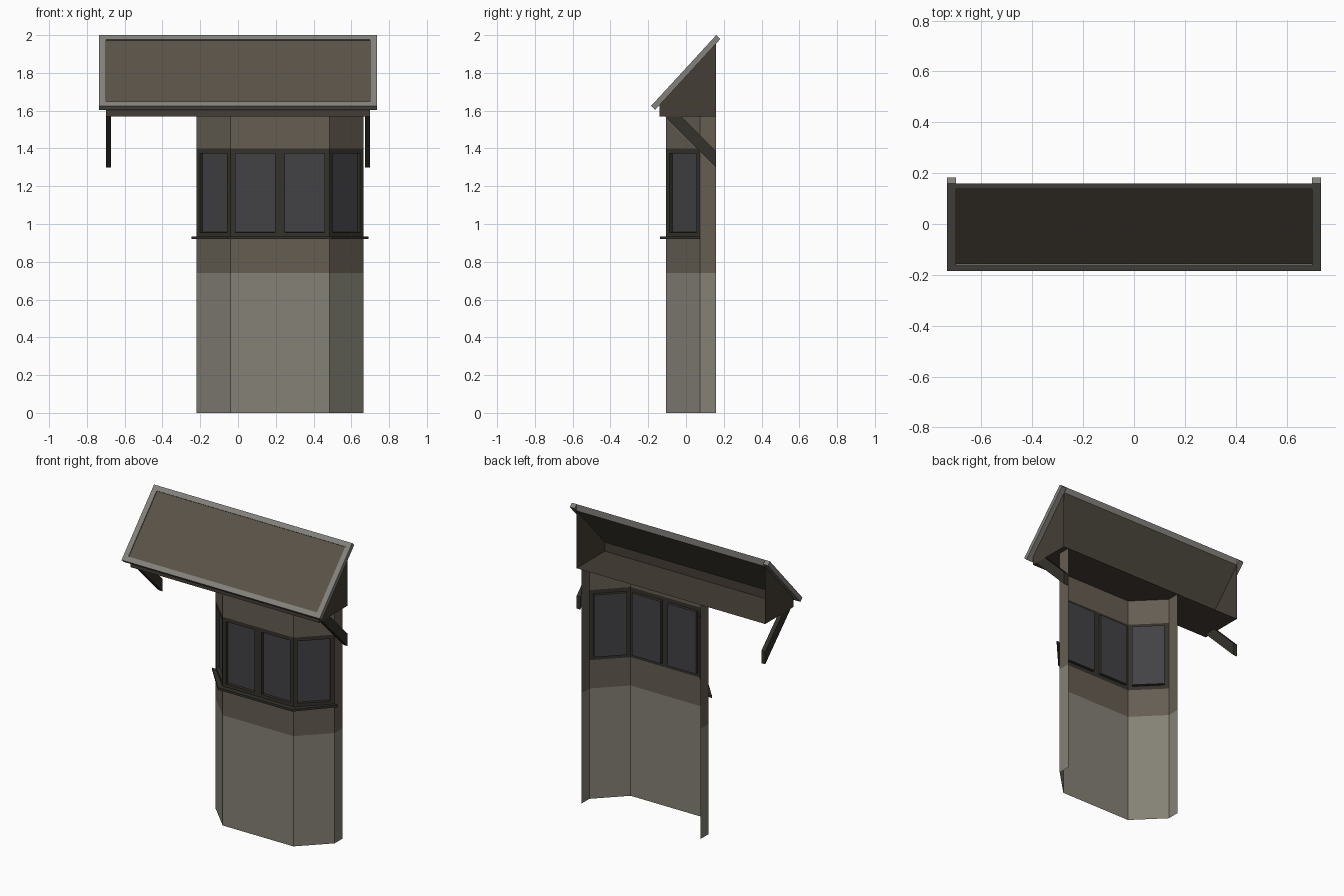
import bpy, bmesh
from mathutils import Vector

if "Cube" in bpy.data.objects:
    bpy.data.objects.remove(bpy.data.objects["Cube"])


def material(name, rgb):
    m = bpy.data.materials.new(name)
    m.diffuse_color = (*rgb, 1)
    m.use_nodes = True
    m.node_tree.nodes["Principled BSDF"].inputs["Base Color"].default_value = m.diffuse_color
    return m


PLASTER = material("plaster", (0.23, 0.22, 0.18))
STAINED = material("stained_plaster", (0.13, 0.11, 0.085))
DARK = material("dark_wood", (0.035, 0.032, 0.025))
BEAM = material("beam_wood", (0.06, 0.048, 0.037))
ROOF = material("roof_cloth", (0.10, 0.085, 0.065))
RIM = material("roof_rim", (0.23, 0.22, 0.20))
GLASS = material("glass", (0.055, 0.055, 0.06))


def mesh(name, verts, faces, mat):
    me = bpy.data.meshes.new(name)
    me.from_pydata(verts, [], faces)
    me.materials.append(mat)
    ob = bpy.data.objects.new(name, me)
    bpy.context.collection.objects.link(ob)
    return ob


def prism(name, profile, x0, x1, mat):
    """Extrude a (y, z) profile along x."""
    n = len(profile)
    verts = [(x, y, z) for x in (x0, x1) for y, z in profile]
    faces = [tuple(range(n))[::-1], tuple(range(n, 2 * n))]
    faces += [(i, (i + 1) % n, n + (i + 1) % n, n + i) for i in range(n)]
    ob = mesh(name, verts, faces, mat)
    bm = bmesh.new()
    bm.from_mesh(ob.data)
    bmesh.ops.recalc_face_normals(bm, faces=bm.faces)
    bm.to_mesh(ob.data)
    bm.free()
    return ob


def band(name, path, z0, z1, mat):
    """Open vertical wall following a plan path."""
    n = len(path)
    verts = [(x, y, z) for z in (z0, z1) for x, y in path]
    return mesh(name, verts, [(i, i + 1, n + i + 1, n + i) for i in range(n - 1)], mat)


# Bay plan, open at the back
plan = [(-0.22, 0.16), (-0.22, 0.075), (-0.04, -0.105),
        (0.485, -0.105), (0.665, 0.075), (0.665, 0.16)]
facets = plan[1:5]
band("lower_wall", plan, 0, 0.74, PLASTER)
band("stained_wall", plan, 0.74, 0.93, STAINED)
band("upper_wall", plan, 1.40, 1.57, STAINED)
band("left_return", plan[:2], 0.93, 1.40, STAINED)
band("right_return", plan[4:], 0.93, 1.40, STAINED)

# Windows: frame quads with inset, recessed panes
mid = (0.2225, -0.105)
win = band("windows", facets[:2] + [mid] + facets[2:], 0.93, 1.40, DARK)
win.data.materials.append(GLASS)
bm = bmesh.new()
bm.from_mesh(win.data)
bm.normal_update()
panes = bm.faces[:]
bmesh.ops.inset_individual(bm, faces=panes, thickness=0.026, use_even_offset=True)
bmesh.ops.inset_individual(bm, faces=panes, thickness=0.0005, depth=-0.02)
for f in panes:
    f.material_index = 1
bm.to_mesh(win.data)
bm.free()

# Sill around the three window sides
outer = [(-0.245, 0.075), (-0.053, -0.138), (0.498, -0.138), (0.69, 0.075)]
loop = outer + facets[::-1]
verts = [(x, y, z) for z in (0.92, 0.935) for x, y in loop]
faces = []
for i in range(3):
    quad = (i, i + 1, 6 - i, 7 - i)
    faces += [quad[::-1], tuple(k + 8 for k in quad), (i, i + 1, i + 9, i + 8)]
faces += [(7, 0, 8, 15), (3, 4, 12, 11)]
mesh("window_sill", verts, faces, DARK)

# Roof slope: positions along the slope and depth below its top surface
low, high = Vector((-0.185, 1.625)), Vector((0.16, 2.0))
along = (high - low).normalized()
down = Vector((along.y, -along.x))
length = (high - low).length


def slope(s, d):
    return tuple(low + along * s + down * d)


def cut(d):
    """Slope point at depth d on the vertical plane y = 0.16."""
    return slope((0.16 - low.x - down.x * d) / along.x, d)


T = 0.03
for name, a, b in (("left_rake", -0.735, -0.70), ("right_rake", 0.70, 0.735)):
    prism(name, [slope(0, 0), slope(0, T), slope(length, T), slope(length, 0)], a, b, RIM)
prism("eave_rim", [slope(0, 0), slope(0, T), slope(0.033, T), slope(0.033, 0)], -0.70, 0.70, RIM)
prism("top_rim", [slope(length - 0.033, 0), slope(length - 0.033, T), cut(T), cut(0)],
      -0.70, 0.70, RIM)
prism("roof_panel", [slope(0.033, 0.006), slope(0.033, T), slope(length - 0.033, T),
                     slope(length - 0.033, 0.006)], -0.70, 0.70, ROOF)

# Gable ends, soffit and front fascia, open at the back
side = [(-0.14, 1.57), (0.16, 1.57), cut(T), (-0.14, 1.63)]
verts = [(x, y, z) for x in (-0.70, 0.70) for y, z in side]
mesh("gable_box", verts, [(3, 2, 1, 0), (4, 5, 6, 7), (0, 1, 5, 4), (0, 4, 7, 3)], BEAM)

# Diagonal braces at both ends
brace = [(-0.11, 1.57), (-0.025, 1.57), (0.16, 1.385), (0.16, 1.30)]
prism("left_brace", brace, -0.70, -0.672, DARK)
prism("right_brace", brace, 0.672, 0.70, DARK)
